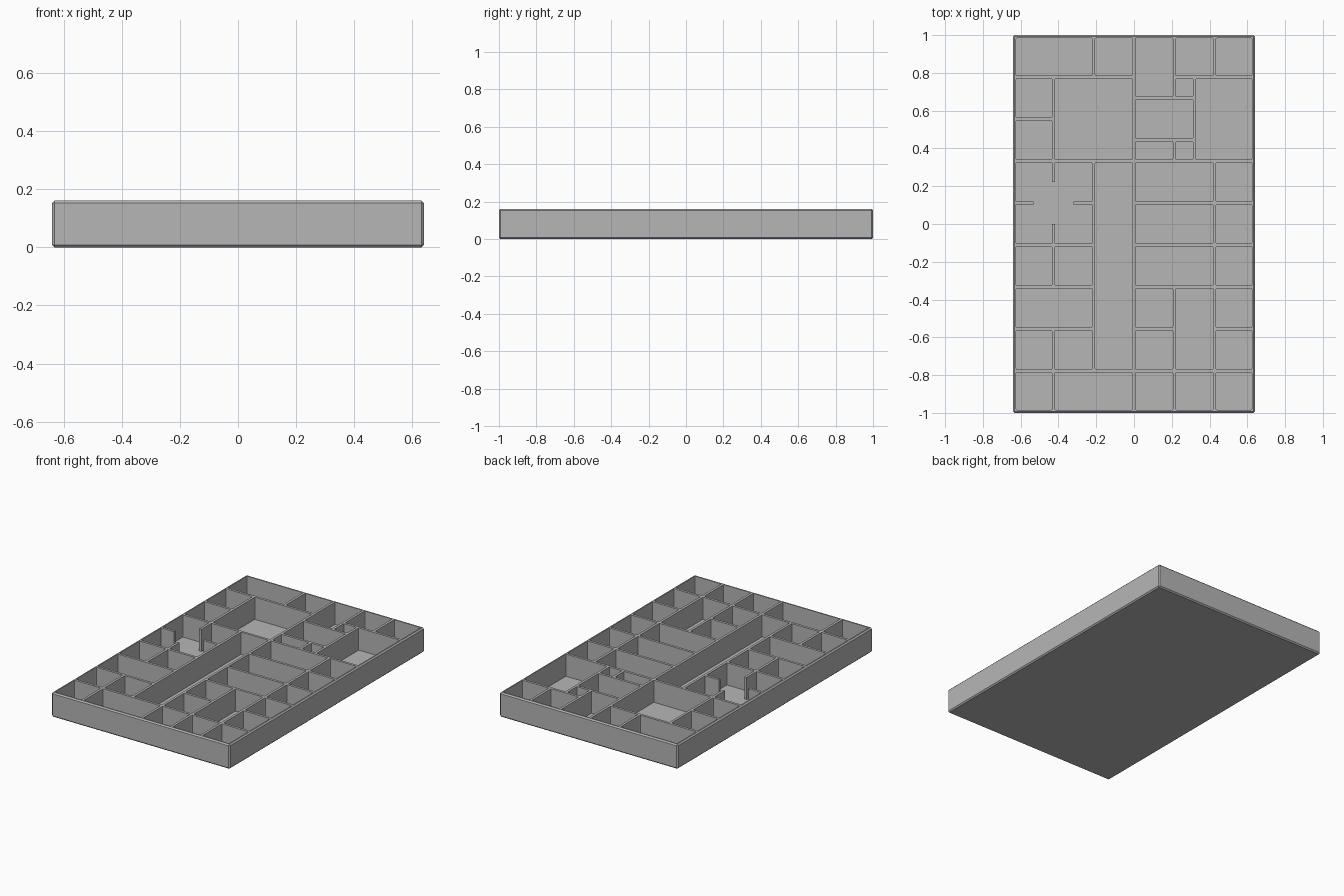
import bpy
import bmesh
from mathutils import Matrix, Vector

HALF_X, HALF_Y, HEIGHT = 0.64, 1.0, 0.16
WALL, FLOOR, CHAMFER = 0.016, 0.016, 0.008
COLS, ROWS = 6, 9

cube = bpy.data.objects.get("Cube")
if cube:
    bpy.data.objects.remove(cube, do_unlink=True)

grey = bpy.data.materials.new("plain_grey")
grey.use_nodes = True
colour = (0.47, 0.47, 0.47, 1)
grey.diffuse_color = colour
grey.node_tree.nodes["Principled BSDF"].inputs["Base Color"].default_value = colour


def add_box(bm, low, high):
    """Add a box spanning two corners and return its edges."""
    low, high = Vector(low), Vector(high)
    size = Matrix.Diagonal((*(high - low), 1))
    place = Matrix.Translation((low + high) / 2) @ size
    verts = bmesh.ops.create_cube(bm, size=1, matrix=place)["verts"]
    return list({e for v in verts for e in v.link_edges})


def make_object(name, bm):
    mesh = bpy.data.meshes.new(name)
    bm.to_mesh(mesh)
    bm.free()
    mesh.materials.append(grey)
    obj = bpy.data.objects.new(name, mesh)
    bpy.context.collection.objects.link(obj)
    return obj


def grid_x(col):
    return -HALF_X + col * 2 * HALF_X / COLS


def grid_y(row):
    return HALF_Y - row * 2 * HALF_Y / ROWS


# Compartment plan from back to front: each letter is one compartment
PLAN = [
    "aab.cd",
    "eff...",
    "gff...",
    "hhijjk",
    "hhillm",
    "noippq",
    "rristu",
    "vwixty",
    "zAABCD",
]
cells = []
for letter in sorted(set("".join(PLAN)) - {"."}):
    spots = [(c, r) for r in range(ROWS) for c in range(COLS) if PLAN[r][c] == letter]
    cs, rs = zip(*spots)
    cells.append((min(cs), min(rs), max(cs) + 1, max(rs) + 1))

# Compartments that use half steps of the plan
cells += [
    (3, 0, 4, 1.5),
    (4, 1, 4.5, 1.5),
    (3, 1.5, 4.5, 2.5),
    (3, 2.5, 4, 3),
    (4, 2.5, 4.5, 3),
    (4.5, 1, 6, 3),
]

# Tray block with chamfered outer edges
bm = bmesh.new()
edges = add_box(bm, (-HALF_X, -HALF_Y, 0), (HALF_X, HALF_Y, HEIGHT))
bmesh.ops.bevel(bm, geom=edges, offset=CHAMFER, segments=1, affect="EDGES")
tray = make_object("divided_tray", bm)

# Pockets with slightly eased vertical corners
bm = bmesh.new()
lim_x, lim_y = HALF_X - WALL, HALF_Y - WALL
upright = []
for c0, r0, c1, r1 in cells:
    low = (max(grid_x(c0) + WALL / 2, -lim_x), max(grid_y(r1) + WALL / 2, -lim_y), FLOOR)
    high = (min(grid_x(c1) - WALL / 2, lim_x), min(grid_y(r0) - WALL / 2, lim_y), HEIGHT + 0.1)
    for e in add_box(bm, low, high):
        if abs(e.verts[0].co.z - e.verts[1].co.z) > 0.1:
            upright.append(e)
bmesh.ops.bevel(bm, geom=upright, offset=0.005, segments=2, affect="EDGES", profile=0.5)
pockets = make_object("pocket_cutter", bm)
pockets.hide_render = True

cut = tray.modifiers.new("pockets", "BOOLEAN")
cut.operation = "DIFFERENCE"
cut.solver = "EXACT"
cut.object = pockets
bpy.context.view_layer.objects.active = tray
bpy.ops.object.modifier_apply(modifier=cut.name)
bpy.data.objects.remove(pockets, do_unlink=True)

# Four short fins that meet around the open middle of one compartment
x_mid, y_mid = grid_x(1), grid_y(4)
reach_x, reach_y = HALF_X / COLS, HALF_Y / ROWS
fin_z = FLOOR - 0.004
for side, sign in (("left", 1), ("right", -1)):
    bm = bmesh.new()
    ends = sorted((x_mid + sign * reach_x, x_mid + sign * (2 * reach_x - WALL / 2)))
    add_box(bm, (ends[0], y_mid - WALL / 2, fin_z), (ends[1], y_mid + WALL / 2, HEIGHT))
    make_object(side + "_fin", bm)
for side, sign in (("back", 1), ("front", -1)):
    bm = bmesh.new()
    ends = sorted((y_mid + sign * reach_y, y_mid + sign * (2 * reach_y - WALL / 2)))
    add_box(bm, (x_mid - WALL / 2, ends[0], fin_z), (x_mid + WALL / 2, ends[1], HEIGHT))
    make_object(side + "_fin", bm)
